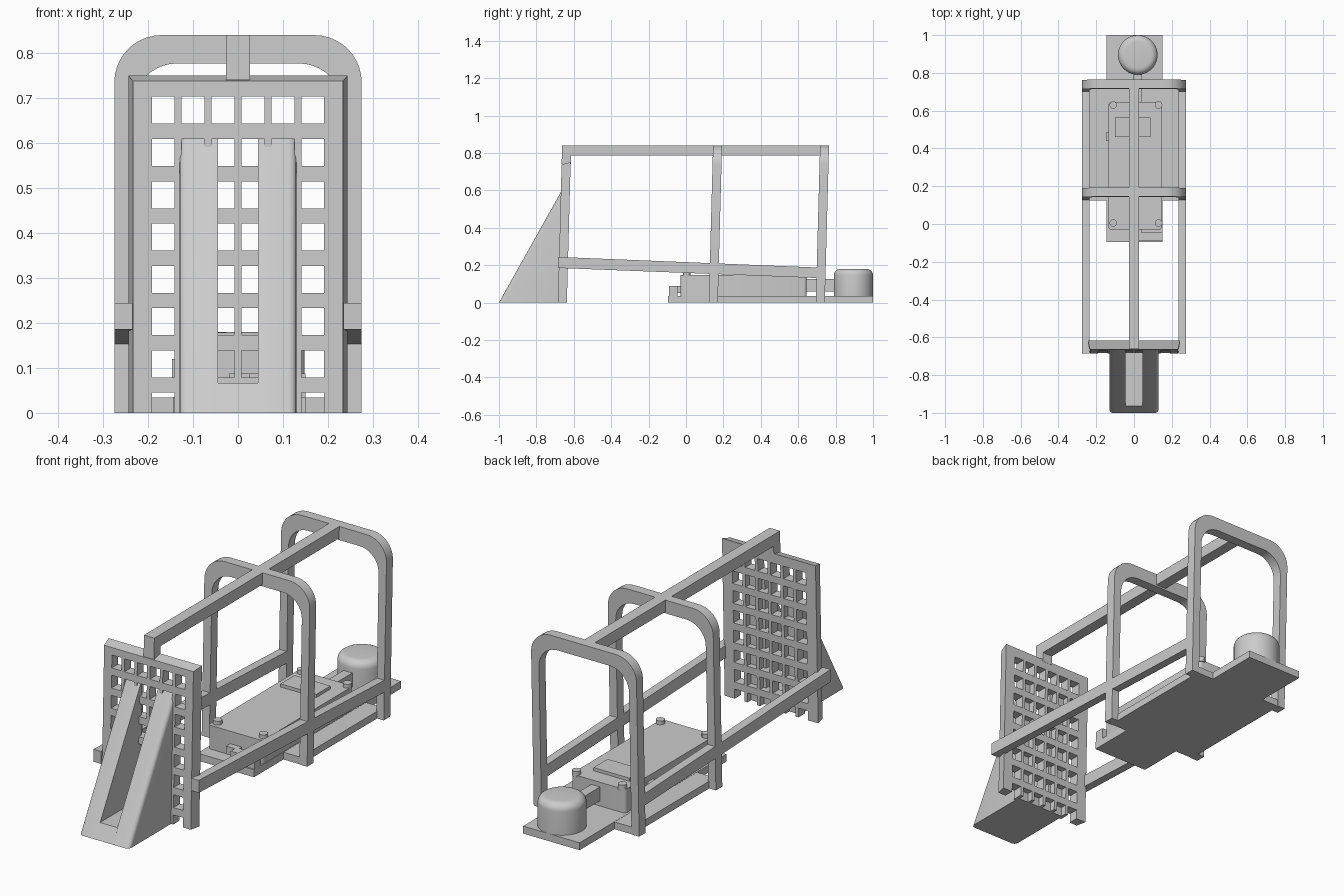
import bpy, bmesh, math
from mathutils import Vector

old = bpy.data.objects.get("Cube")
if old:
    bpy.data.objects.remove(old, do_unlink=True)

grey = bpy.data.materials.new("plain_grey")
grey.use_nodes = True
GREY = (0.6, 0.6, 0.6, 1)
grey.diffuse_color = GREY
grey.node_tree.nodes["Principled BSDF"].inputs["Base Color"].default_value = GREY
LEAN = 0.027


def finish(name, bm, smooth=False, lean=0):
    """Turn a bmesh into a named object, tilting it backwards if asked."""
    for v in bm.verts:
        v.co.y += lean * v.co.z
    bmesh.ops.recalc_face_normals(bm, faces=bm.faces)
    mesh = bpy.data.meshes.new(name)
    bm.to_mesh(mesh)
    bm.free()
    mesh.materials.append(grey)
    ob = bpy.data.objects.new(name, mesh)
    bpy.context.collection.objects.link(ob)
    if smooth:
        bpy.ops.object.select_all(action='DESELECT')
        bpy.context.view_layer.objects.active = ob
        ob.select_set(True)
        bpy.ops.object.shade_smooth_by_angle(angle=math.radians(35))
    return ob


def prism(points, place, direction):
    """Extrude a closed profile; place maps each 2D point into space."""
    bm = bmesh.new()
    face = bm.faces.new([bm.verts.new(place(a, b)) for a, b in points])
    ext = bmesh.ops.extrude_face_region(bm, geom=[face])
    moved = [g for g in ext["geom"] if isinstance(g, bmesh.types.BMVert)]
    bmesh.ops.translate(bm, verts=moved, vec=direction)
    return bm


def box(name, x0, x1, y0, y1, z0, z1, lean=0, bevel=0):
    bm = prism([(x0, y0), (x1, y0), (x1, y1), (x0, y1)],
               lambda a, b: (a, b, z0), (0, 0, z1 - z0))
    if bevel:
        edges = [e for e in bm.edges if abs(e.verts[0].co.z - e.verts[1].co.z) > 0.01]
        bmesh.ops.bevel(bm, geom=edges, offset=bevel, segments=3, profile=0.5, affect='EDGES')
    return finish(name, bm, bevel > 0, lean)


def cylinder(name, x, y, z0, z1, radius, sides, bevel=0):
    pts = [(x + radius * math.cos(math.tau * i / sides),
            y + radius * math.sin(math.tau * i / sides)) for i in range(sides)]
    bm = prism(pts, lambda a, b: (a, b, z0), (0, 0, z1 - z0))
    if bevel:
        rim = [e for e in bm.edges if min(v.co.z for v in e.verts) > z1 - 0.001]
        bmesh.ops.bevel(bm, geom=rim, offset=bevel, segments=6, profile=0.5, affect='EDGES')
    return finish(name, bm, True)


# Rounded hoops
def arch(half, top, radius, steps=10):
    right = [(half - radius + radius * math.cos(math.pi / 2 * i / steps),
              top - radius + radius * math.sin(math.pi / 2 * i / steps))
             for i in range(steps + 1)]
    right = [(half, 0)] + right
    return right + [(-x, z) for x, z in reversed(right)]


hoop = arch(0.275, 0.84, 0.105) + arch(0.235, 0.777, 0.1)[::-1]
for name, y in (("middle_hoop", 0.122), ("rear_hoop", 0.694)):
    finish(name, prism(hoop, lambda a, b: (a, y, b), (0, 0.048, 0)), True, LEAN)

# Sloping side rails, ridge bar and its front post
rail = [(-0.685, 0.185), (0.735, 0.13), (0.735, 0.186), (-0.685, 0.244)]
for side, x in (("left", 0.235), ("right", -0.275)):
    finish(side + "_rail", prism(rail, lambda a, b: (x, a, b), (0.04, 0, 0)))
box("ridge_bar", -0.027, 0.027, -0.64, 0.74, 0.785, 0.84)
box("ridge_post", -0.027, 0.027, -0.685, -0.636, 0.74, 0.84, LEAN)

# Climbing panel: a grid of cells with holes left out, then thickened
HALF, TOP, PITCH_X, PITCH_Z = 0.244, 0.75, 0.0665, 0.094
xs = [-HALF]
for c in range(6):
    mid = (c - 2.5) * PITCH_X
    xs += [mid - 0.0255, mid + 0.0255]
xs.append(HALF)
zs = [0, 0.045]
for r in range(6, -1, -1):
    high = 0.703 - PITCH_Z * r
    zs += [high - 0.06, high]
zs.append(TOP)
bm = bmesh.new()
grid = [[bm.verts.new((x, -0.685, z)) for x in xs] for z in zs]
for j in range(len(zs) - 1):
    for i in range(len(xs) - 1):
        if not (i % 2 and j % 2 == 0):
            bm.faces.new((grid[j][i], grid[j][i + 1], grid[j + 1][i + 1], grid[j + 1][i]))
ext = bmesh.ops.extrude_face_region(bm, geom=bm.faces[:])
bmesh.ops.translate(bm, vec=(0, 0.048, 0),
                    verts=[g for g in ext["geom"] if isinstance(g, bmesh.types.BMVert)])
bmesh.ops.delete(bm, geom=[v for v in bm.verts if not v.link_faces], context='VERTS')
# Chamfer the front rim by pulling its vertices inwards
for v in bm.verts:
    if v.co.y < -0.68:
        if abs(v.co.x) > HALF - 0.001:
            v.co.x *= 0.955
        if v.co.z > TOP - 0.001:
            v.co.z -= 0.012
bmesh.ops.recalc_face_normals(bm, faces=bm.faces)
bmesh.ops.dissolve_limit(bm, angle_limit=0.01, verts=bm.verts[:], edges=bm.edges[:])
finish("climbing_panel", bm, False, LEAN)

# Twin-sided ramp with a low toe between the sides
wedge = [(-1, 0), (-0.665, 0), (-0.65, 0.625)]
for side, s in (("left", 1), ("right", -1)):
    bm = prism(wedge, lambda a, b: (s * 0.045, a, b), (s * 0.085, 0, 0))
    outer = [e for e in bm.edges
             if all(abs(v.co.x) > 0.12 for v in e.verts)
             and any(v.co.z > 0.5 for v in e.verts) and any(v.co.y < -0.9 for v in e.verts)]
    bmesh.ops.bevel(bm, geom=outer, offset=0.018, segments=4, profile=0.5, affect='EDGES')
    finish(side + "_ramp_side", bm, True)
toe = [(-1, 0), (-0.665, 0), (-0.665, 0.066), (-0.964, 0.066)]
finish("ramp_toe", prism(toe, lambda a, b: (-0.046, a, b), (0.092, 0, 0)))

# Base plates
box("base_plate", -0.145, 0.15, -0.095, 1.0, 0, 0.035)
box("wide_base_plate", -0.24, 0.24, 0.125, 0.74, 0, 0.034)

# Machine housing with lid details and corner bolts
box("housing", -0.135, 0.148, -0.03, 0.645, 0.03, 0.147, bevel=0.015)
box("housing_hatch", -0.1, 0.087, 0.46, 0.565, 0.14, 0.162)
for x in (-0.11, 0.13):
    for y in (0.005, 0.63):
        cylinder("housing_bolt", x, y, 0.14, 0.165, 0.02, 12)
box("side_latch", -0.147, -0.13, 0.44, 0.485, 0.06, 0.12)
box("front_block", 0.025, 0.15, -0.09, -0.045, 0.03, 0.088)
box("front_connector", -0.02, 0.04, -0.06, -0.02, 0.05, 0.088)

# Rounded drum and the duct feeding it
cylinder("drum", 0.02, 0.895, 0.03, 0.18, 0.105, 40, 0.035)
box("drum_duct", -0.003, 0.043, 0.63, 0.83, 0.06, 0.125)
